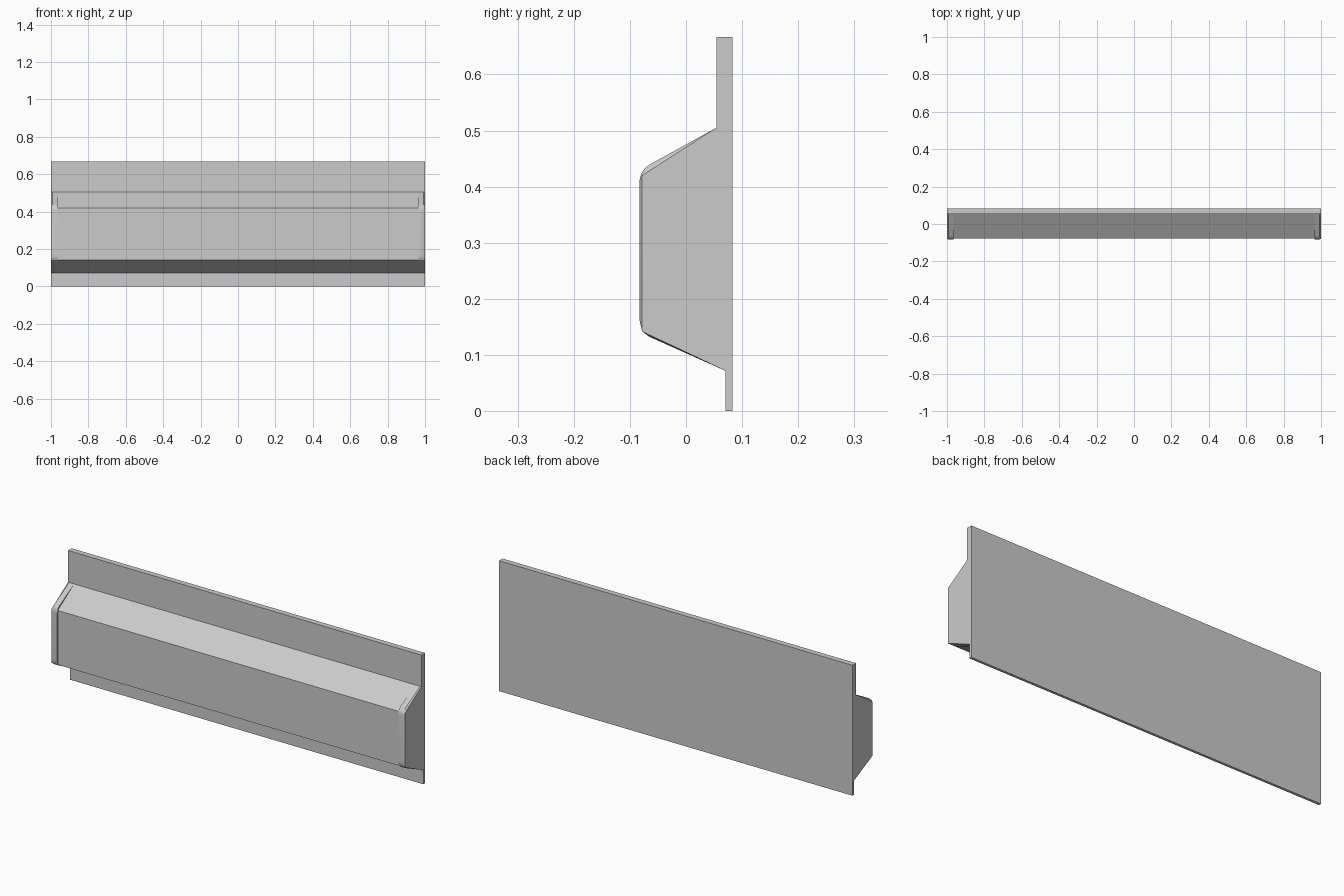
import bpy, bmesh, math
from mathutils import Vector

cube = bpy.data.objects.get("Cube")
if cube:
    bpy.data.objects.remove(cube, do_unlink=True)

grey = bpy.data.materials.new("light_grey")
grey.use_nodes = True
colour = (0.6, 0.6, 0.6, 1)
grey.diffuse_color = colour
grey.node_tree.nodes["Principled BSDF"].inputs["Base Color"].default_value = colour


def loft(name, sections):
    """Solid through a list of (x, [(y, z), ...]) cross-sections."""
    bm = bmesh.new()
    rings = [[bm.verts.new((x, y, z)) for y, z in pts] for x, pts in sections]
    n = len(rings[0])
    for a, b in zip(rings, rings[1:]):
        for i in range(n):
            j = (i + 1) % n
            bm.faces.new((a[i], a[j], b[j], b[i]))
    bm.faces.new(rings[0])
    bm.faces.new(rings[-1])
    bmesh.ops.recalc_face_normals(bm, faces=bm.faces)
    mesh = bpy.data.meshes.new(name)
    bm.to_mesh(mesh)
    bm.free()
    mesh.materials.append(grey)
    obj = bpy.data.objects.new(name, mesh)
    bpy.context.collection.objects.link(obj)
    return obj


def corner_arc(start, corner, end, steps=6):
    """Rounded corner as a quadratic curve."""
    s, c, e = Vector(start), Vector(corner), Vector(end)
    ts = [i / steps for i in range(steps + 1)]
    return [tuple(s * (1 - t) ** 2 + c * 2 * t * (1 - t) + e * t * t) for t in ts]


# Long moulded panel: back plate with a projecting trapezoid
low_root, low_corner = (0.07, 0.072), (-0.078, 0.142)
top_corner, top_root = (-0.078, 0.42), (0.054, 0.505)
profile = [(0.083, 0), (0.07, 0), low_root, low_corner,
           top_corner, top_root, (0.054, 0.667), (0.083, 0.667)]
loft("panel", [(-1, profile), (1, profile)])

# Slightly raised rounded lips at both ends of the projection
low_arc = corner_arc((-0.062, 0.131), (-0.083, 0.14), (-0.083, 0.17))
top_arc = corner_arc((-0.083, 0.405), (-0.083, 0.43), (-0.062, 0.441))
raised = [low_root] + low_arc + top_arc + [top_root]
flush = [low_root] + [low_corner] * len(low_arc) + [top_corner] * len(top_arc) + [top_root]
# Keep the outer ring from collapsing to single points
flush = [(y + (i - len(flush) / 2) * 1e-6, z) for i, (y, z) in enumerate(flush)]
for side, label in ((1, "left"), (-1, "right")):
    lip = loft(label + "_end_lip", [(side * 0.965, raised), (side * 0.993, raised), (side, flush)])
    bpy.ops.object.select_all(action="DESELECT")
    lip.select_set(True)
    bpy.context.view_layer.objects.active = lip
    bpy.ops.object.shade_smooth_by_angle(angle=math.radians(30))
